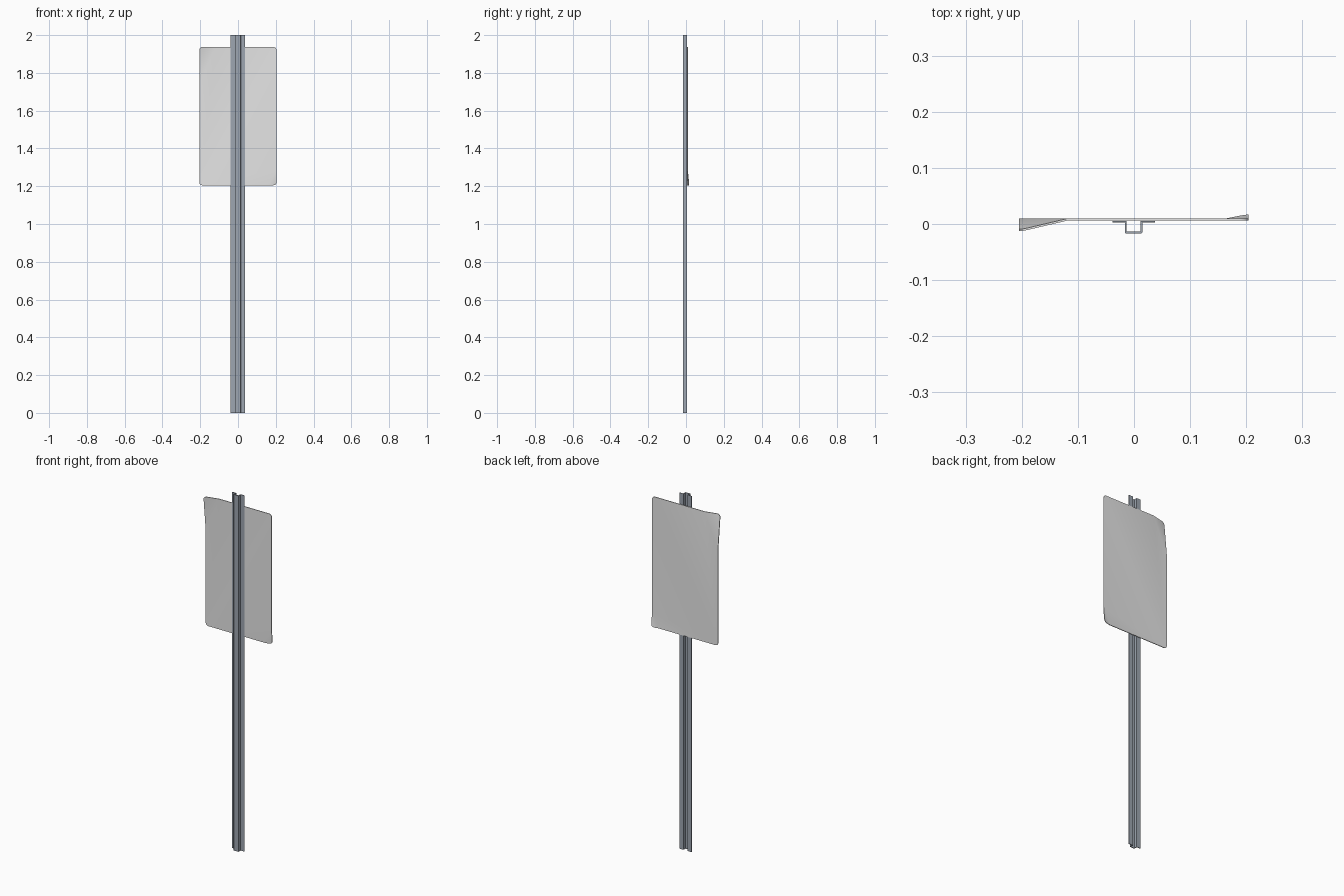
import bpy, bmesh, math
from mathutils import Vector

if "Cube" in bpy.data.objects:
    bpy.data.objects.remove(bpy.data.objects["Cube"])


def material(name, rgb):
    m = bpy.data.materials.new(name)
    m.diffuse_color = (*rgb, 1)
    m.use_nodes = True
    m.node_tree.nodes["Principled BSDF"].inputs["Base Color"].default_value = m.diffuse_color
    return m


def extruded(name, points, direction, mat):
    """Closed outline extruded along a direction; returns object and its bmesh."""
    bm = bmesh.new()
    face = bm.faces.new([bm.verts.new(p) for p in points])
    ext = bmesh.ops.extrude_face_region(bm, geom=[face])
    moved = [g for g in ext["geom"] if isinstance(g, bmesh.types.BMVert)]
    bmesh.ops.translate(bm, verts=moved, vec=direction)
    me = bpy.data.meshes.new(name)
    me.materials.append(mat)
    ob = bpy.data.objects.new(name, me)
    bpy.context.collection.objects.link(ob)
    return ob, bm


def finish(ob, bm):
    bmesh.ops.recalc_face_normals(bm, faces=bm.faces)
    bm.to_mesh(ob.data)
    bm.free()


steel = material("blue grey steel", (0.34, 0.38, 0.44))
sheet = material("light grey sheet", (0.8, 0.8, 0.8))

# Post: hat-channel profile with chamfered bends, mirrored half outline
half = [(0.0125, -0.0135), (0.0125, 0.005), (0.038, 0.005), (0.038, 0.0027),
        (0.0155, 0.0027), (0.0155, -0.015), (0.014, -0.0165)]
outline = half + [(-x, y) for x, y in reversed(half)]
ob, bm = extruded("post", [(x - 0.0007, y, 0) for x, y in outline], (0, 0, 2), steel)
finish(ob, bm)

# Sign panel: rounded rectangle sheet
X0, X1, Z0, Z1, R = -0.205, 0.204, 1.205, 1.937, 0.016
corners = [(X1 - R, Z1 - R, 0), (X0 + R, Z1 - R, 90),
           (X0 + R, Z0 + R, 180), (X1 - R, Z0 + R, 270)]
pts = []
for cx, cz, a0 in corners:
    for i in range(7):
        a = math.radians(a0 + 15 * i)
        pts.append((cx + R * math.cos(a), 0.0058, cz + R * math.sin(a)))
ob, bm = extruded("sign_panel", pts, (0, 0.0036, 0), sheet)

# Two bent corners: corner x, corner z, fold reach in x and z, offset in y
folds = [(X0, Z1, 0.085, -0.195, -0.020), (X1, Z0, -0.042, 0.085, 0.0085)]
for cx, cz, dx, dz, off in folds:
    normal = Vector((1 / dx, 0, 1 / dz)).normalized()
    bmesh.ops.bisect_plane(bm, geom=bm.verts[:] + bm.edges[:] + bm.faces[:],
                           plane_co=(cx + dx, 0, cz), plane_no=normal)
    for v in bm.verts:
        f = 1 - (v.co.x - cx) / dx - (v.co.z - cz) / dz
        v.co.y += off * max(0, f)
finish(ob, bm)
bpy.context.view_layer.objects.active = ob
ob.select_set(True)
bpy.ops.object.shade_smooth_by_angle(angle=math.radians(30))
